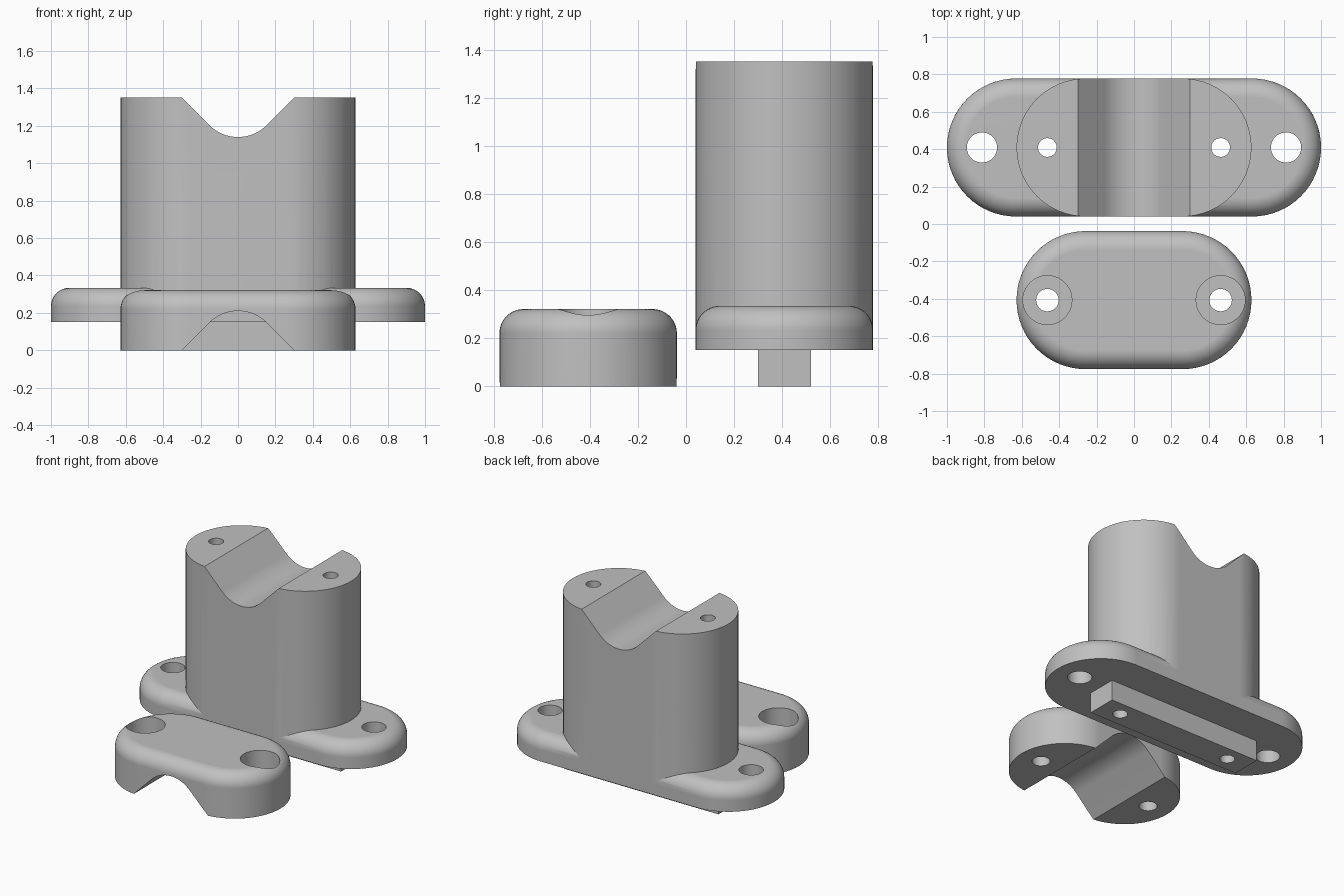
import bpy, bmesh, math

if "Cube" in bpy.data.objects:
    bpy.data.objects.remove(bpy.data.objects["Cube"])

grey = bpy.data.materials.new("plain grey")
grey.diffuse_color = (0.53, 0.53, 0.53, 1)
grey.use_nodes = True
grey.node_tree.nodes["Principled BSDF"].inputs["Base Color"].default_value = grey.diffuse_color
R = 0.369            # half width shared by all rounded bodies
BACK, FRONT = 0.409, -0.407
NOTCH_R = 0.217


def loft(name, rings):
    """Closed solid through a stack of equal-length point rings."""
    bm = bmesh.new()
    loops = [[bm.verts.new(p) for p in ring] for ring in rings]
    n = len(loops[0])
    for a, b in zip(loops, loops[1:]):
        for i in range(n):
            j = (i + 1) % n
            bm.faces.new((a[i], a[j], b[j], b[i]))
    bm.faces.new(loops[0][::-1])
    bm.faces.new(loops[-1])
    bmesh.ops.recalc_face_normals(bm, faces=bm.faces)
    me = bpy.data.meshes.new(name)
    bm.to_mesh(me)
    bm.free()
    me.materials.append(grey)
    ob = bpy.data.objects.new(name, me)
    bpy.context.collection.objects.link(ob)
    return ob


def stadium(half, y, r, z, seg=32):
    """Slot-shaped outline: two half circles joined by straight sides."""
    pts = []
    for side, start in ((1, -math.pi / 2), (-1, math.pi / 2)):
        for i in range(seg + 1):
            a = start + math.pi * i / seg
            pts.append((side * half + r * math.cos(a), y + r * math.sin(a), z))
    return pts


def slot_body(name, half, y, z0, z1, fillet=0.0, seg=12):
    rings = [stadium(half, y, R, z0)]
    if fillet:
        for i in range(seg + 1):
            a = math.pi / 2 * i / seg
            rings.append(stadium(half, y, R - fillet * (1 - math.cos(a)),
                                 z1 - fillet * (1 - math.sin(a))))
    else:
        rings.append(stadium(half, y, R, z1))
    return loft(name, rings)


def drill(x, y, r, z0, z1, seg=40):
    ring = [(x + r * math.cos(2 * math.pi * i / seg),
             y + r * math.sin(2 * math.pi * i / seg)) for i in range(seg)]
    return loft("drill", [[(*p, z) for p in ring] for z in (z0, z1)])


def groove(y, base, s):
    """V groove with a rounded bottom; s is -1 cutting down, 1 cutting up."""
    half, over = 0.30, 0.1
    cz = half - NOTCH_R * math.sqrt(2)
    prof = [(-half - over, -over)]
    for i in range(21):
        a = math.radians(135 - 90 * i / 20)
        prof.append((NOTCH_R * math.cos(a), cz + NOTCH_R * math.sin(a)))
    prof.append((half + over, -over))
    return loft("groove", [[(x, y + d, base + s * z) for x, z in prof]
                           for d in (-0.6, 0.6)])


def combine(ob, tool, op):
    m = ob.modifiers.new(op.lower(), 'BOOLEAN')
    m.operation, m.solver, m.object = op, 'EXACT', tool
    bpy.context.view_layer.objects.active = ob
    bpy.ops.object.modifier_apply(modifier=m.name)
    bpy.data.objects.remove(tool)


def finish(ob):
    bpy.ops.object.select_all(action='DESELECT')
    ob.select_set(True)
    bpy.context.view_layer.objects.active = ob
    bpy.ops.object.shade_smooth_by_angle(angle=math.radians(20))
    m = ob.modifiers.new("flat tops", 'WEIGHTED_NORMAL')
    m.keep_sharp = True


# Pedestal: rounded flange, tall grooved column and locating key underneath
pedestal = slot_body("pedestal", 0.631, BACK, 0.15, 0.334, 0.1)
combine(pedestal, slot_body("column", 0.259, BACK, 0.234, 1.35), 'UNION')
key = loft("key", [[(x, BACK + y, z) for x, y in
                    ((-0.625, -0.11), (0.625, -0.11), (0.625, 0.11), (-0.625, 0.11))]
                   for z in (0, 0.2)])
combine(pedestal, key, 'UNION')
combine(pedestal, groove(BACK, 1.35, -1), 'DIFFERENCE')
for s in (-1, 1):
    combine(pedestal, drill(s * 0.463, BACK, 0.05, -0.1, 1.5), 'DIFFERENCE')
    combine(pedestal, drill(s * 0.813, BACK, 0.081, -0.1, 0.5), 'DIFFERENCE')
finish(pedestal)

# Clamp cap: rounded block, groove below, counterbored bolt holes
cap = slot_body("clamp_cap", 0.259, FRONT, 0, 0.321, 0.1)
combine(cap, groove(FRONT, 0, 1), 'DIFFERENCE')
for s in (-1, 1):
    combine(cap, drill(s * 0.463, FRONT, 0.06, -0.1, 0.5), 'DIFFERENCE')
    combine(cap, drill(s * 0.463, FRONT, 0.131, 0.15, 0.5), 'DIFFERENCE')
finish(cap)
